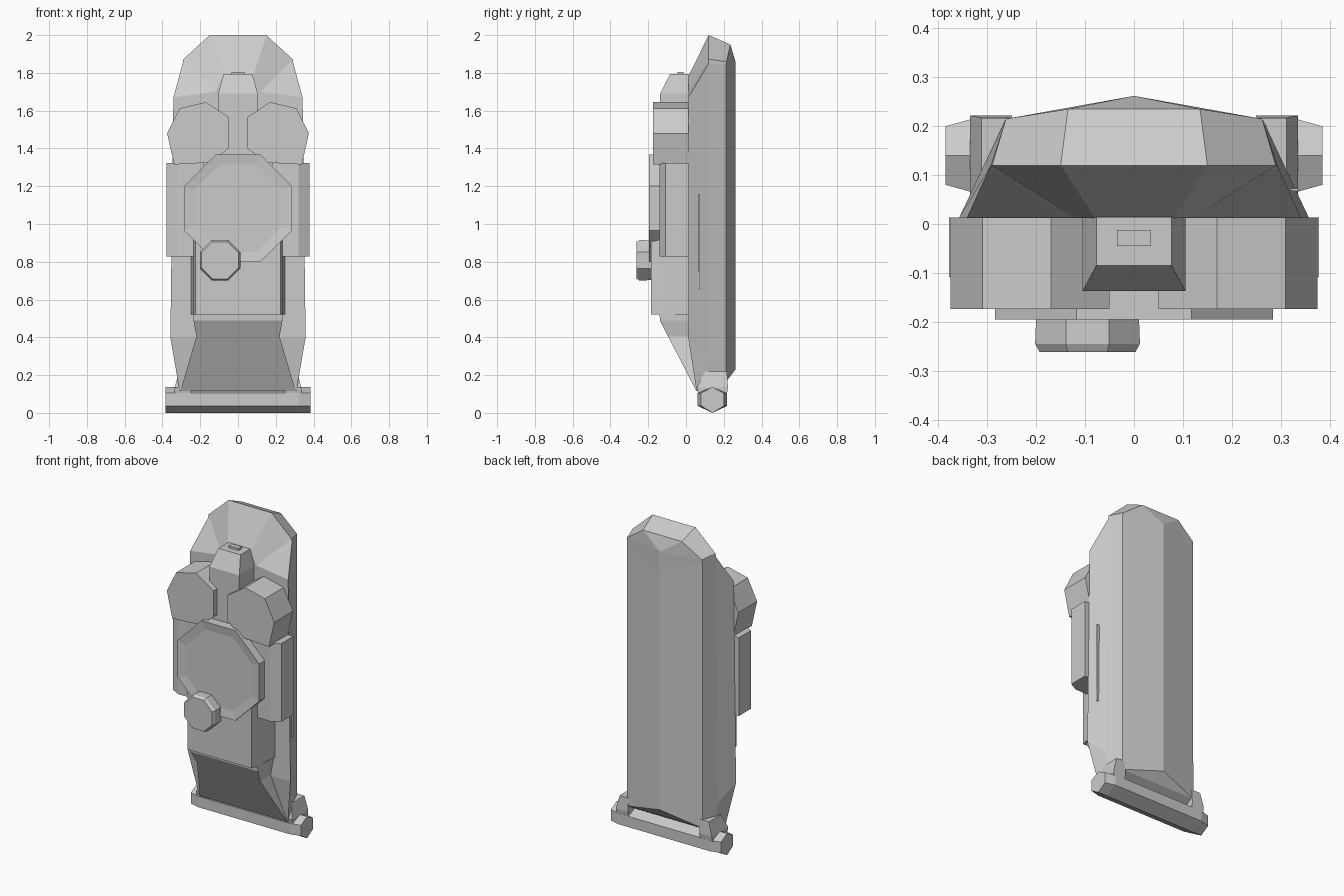
import bpy, bmesh, math


def finish(bm, name):
    bmesh.ops.remove_doubles(bm, verts=bm.verts, dist=0.0005)
    bmesh.ops.recalc_face_normals(bm, faces=bm.faces)
    me = bpy.data.meshes.new(name)
    bm.to_mesh(me)
    bm.free()
    ob = bpy.data.objects.new(name, me)
    bpy.context.collection.objects.link(ob)
    return ob


def loft(name, rings, strip_cap=False):
    """Join matching rings of points; cap ends with polygons or quad strips."""
    bm = bmesh.new()
    rows = [[bm.verts.new(p) for p in r] for r in rings]
    n = len(rows[0])
    for a, b in zip(rows, rows[1:]):
        for i in range(n):
            j = (i + 1) % n
            bm.faces.new((a[i], a[j], b[j], b[i]))
    if strip_cap:
        r = rows[0]
        for i in range(n // 2 - 1):
            bm.faces.new((r[i], r[i + 1], r[n - 2 - i], r[n - 1 - i]))
    else:
        bm.faces.new(rows[0])
        bm.faces.new(rows[-1])
    return finish(bm, name)


def sym(half):
    return half + [(-x, y, z) for x, y, z in reversed(half)]


def rect_xy(x, y0, y1, z):
    return [(-x, y0, z), (x, y0, z), (x, y1, z), (-x, y1, z)]


def octagon(cx, cz, r, y):
    return [(cx + r * math.cos(math.radians(22.5 + 45 * k)), y,
             cz + r * math.sin(math.radians(22.5 + 45 * k))) for k in range(8)]


# Tall shell: half outlines running top -> shoulder -> side -> bottom
front = [(.08, .012, 1.78), (.12, .012, 1.70), (.342, .012, 1.67), (.358, .012, .40), (.31, .055, .12)]
mid = [(.15, .12, 2.0), (.29, .12, 1.872), (.293, .12, 1.85), (.307, .12, .30), (.30, .12, .11)]
back = [(.135, .235, 1.95), (.262, .215, 1.86), (.263, .212, 1.84), (.265, .212, .20), (.265, .212, .165)]
spine = [(0, .262, 1.86), (0, .262, 1.86), (0, .262, 1.74), (0, .262, .24), (0, .262, .23)]
loft("shell", [sym(front), sym(mid), sym(back), sym(spine)], True)

# Six-sided base bar, thicker between its tapered ends
hexa = [(.14, .137), (.2, .105), (.2, .037), (.14, 0), (.08, .037), (.08, .105)]
loft("base_bar", [[(x, .14 + (y - .14) * k, z) for y, z in hexa]
                  for x, k in ((-.385, 1), (-.32, 1.3), (.32, 1.3), (.385, 1))])
for s, side in ((-1, "left"), (1, "right")):
    # Bracket rising from the bar to the shell
    loft(side + "_bar_bracket", [
        [(s * .25, .065, .10), (s * .335, .065, .10), (s * .335, .217, .10), (s * .25, .217, .10)],
        [(s * .25, .058, .135), (s * .335, .058, .135), (s * .335, .222, .135), (s * .25, .222, .135)],
        [(s * .25, .10, .22), (s * .312, .10, .22), (s * .312, .217, .22), (s * .25, .217, .22)]])

    # Seven-sided upper canister
    can = [(.05, 1.565), (.17, 1.645), (.31, 1.612), (.375, 1.48),
           (.338, 1.315), (.15, 1.325), (.05, 1.40)]
    loft(side + "_canister", [[(s * x, y, z) for x, z in can] for y in (-.174, .013)])

    # Side pouch with a chamfered outer corner
    pouch = [(.18, -.14), (.32, -.14), (.378, -.108), (.378, .013), (.18, .013)]
    loft(side + "_pouch", [[(s * x, y, z) for x, y in pouch] for z in (.828, 1.322)])

# Centre pack with sides widening toward the back
loft("centre_pack", [
    [(-.225, -.185, z), (.225, -.185, z), (.235, -.14, z), (.25, .014, z),
     (-.25, .014, z), (-.235, -.14, z)] for z in (.522, .92)])

# Sloping apron down to the base bar
loft("lower_apron", [
    rect_xy(.305, .055, .10, .115), rect_xy(.22, -.095, .05, .405),
    rect_xy(.235, -.138, .05, .488), rect_xy(.235, -.14, .05, .53)])

# Centre column with tapered cap and button
loft("neck_column", [rect_xy(.10, -.137, .014, 1.30), rect_xy(.105, -.137, .014, 1.69),
                     rect_xy(.077, -.085, .014, 1.793)])
loft("cap_button", [[(x, y, z) for x, y in ((-.035, -.045), (.035, -.045), (.035, -.012), (-.035, -.012))]
                    for z in (1.785, 1.806)])

# Large shallow-dished disc and small knob
loft("front_disc", [octagon(0, 1.083, .308, -.12), octagon(0, 1.083, .308, -.195),
                    octagon(0, 1.083, .25, -.187)])
loft("front_knob", [octagon(-.095, .808, .113, -.17), octagon(-.095, .808, .116, -.245),
                    octagon(-.095, .808, .106, -.262)])

# Thin seam rib on the right side
loft("side_rib", [[(x, y, z) for x, y in ((.30, .067), (.336, .067), (.336, .073), (.30, .073))]
                  for z in (.655, 1.16)])
